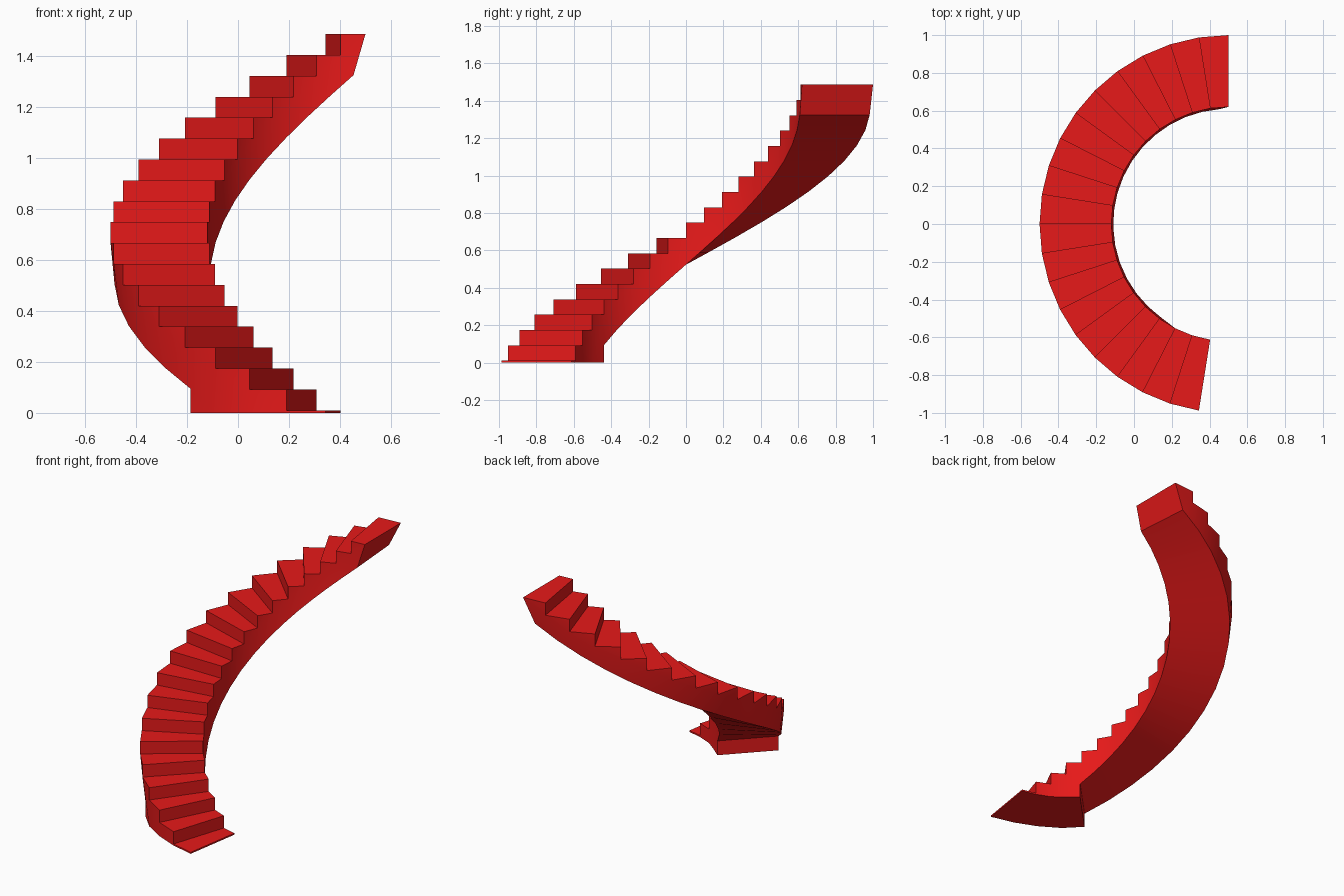
import bpy, bmesh
from math import sin, cos, radians

if "Cube" in bpy.data.objects:
    bpy.data.objects.remove(bpy.data.objects["Cube"])

STEPS, TURN, RISE = 19, 9.0, 0.082     # count, degrees per step, riser height
CENTRE_X = 0.5
R_IN, R_OUT = 0.62, 1.0                # tread radii
LOW_IN, LOW_OUT = 0.61, 0.985          # soffit radii
BASE = 15                              # edges from here on rest on the ground

bm = bmesh.new()
cache = {}


def polar(r, deg, z):
    """Vertex on the stair curve, angle counted from the upper end."""
    co = (CENTRE_X - r * sin(radians(deg)), r * cos(radians(deg)), z)
    key = tuple(round(c, 5) for c in co)
    if key not in cache:
        cache[key] = bm.verts.new(co)
    return cache[key]


def face(*verts):
    loop = list(dict.fromkeys(verts))
    if len(loop) > 2:
        bm.faces.new(loop)


def top(outer, edge, z):
    return polar(R_OUT if outer else R_IN, TURN * edge, max(z, 0))


def low(outer, edge, ground=False):
    if edge > BASE + 1:
        return top(outer, edge, 0)
    if edge == BASE + 1:
        return polar(R_OUT if outer else LOW_IN, TURN * edge, 0)
    z = 0 if ground else 1.325 - RISE * edge
    return polar(LOW_OUT if outer else LOW_IN, 4.4 + 8.76 * edge, z)


for k in range(STEPS):
    a = STEPS - 1 - k                  # upper edge of this step
    b = a + 1                          # lower edge, where the riser stands
    z = 0.01 + RISE * k
    zr = max(z - RISE, 0)
    # tread and riser
    face(top(0, a, z), top(1, a, z), top(1, b, z), top(0, b, z))
    face(top(0, b, z), top(1, b, z), top(1, b, zr), top(0, b, zr))
    # side walls down to the soffit
    for s in (0, 1):
        face(top(s, b, zr), top(s, b, z), top(s, a, z))
        tail = [low(s, a)]
        if a == BASE:
            tail.append(low(s, a, True))
        face(top(s, b, zr), top(s, a, z), *tail, low(s, b))
    # soffit or ground face
    g = a >= BASE
    face(low(0, a, g), low(1, a, g), low(1, b), low(0, b))

# upper end and back of the base block
zt = 0.01 + RISE * (STEPS - 1)
face(top(0, 0, zt), top(1, 0, zt), low(1, 0), low(0, 0))
face(low(0, BASE), low(1, BASE), low(1, BASE, True), low(0, BASE, True))

bmesh.ops.recalc_face_normals(bm, faces=bm.faces[:])
mesh = bpy.data.meshes.new("curved_staircase")
bm.to_mesh(mesh)
bm.free()

stair = bpy.data.objects.new("curved_staircase", mesh)
bpy.context.collection.objects.link(stair)
red = bpy.data.materials.new("red")
red.diffuse_color = (0.8, 0.01, 0.01, 1)
red.use_nodes = True
red.node_tree.nodes["Principled BSDF"].inputs["Base Color"].default_value = red.diffuse_color
mesh.materials.append(red)

bpy.context.view_layer.objects.active = stair
stair.select_set(True)
bpy.ops.object.shade_smooth_by_angle(angle=radians(35))
